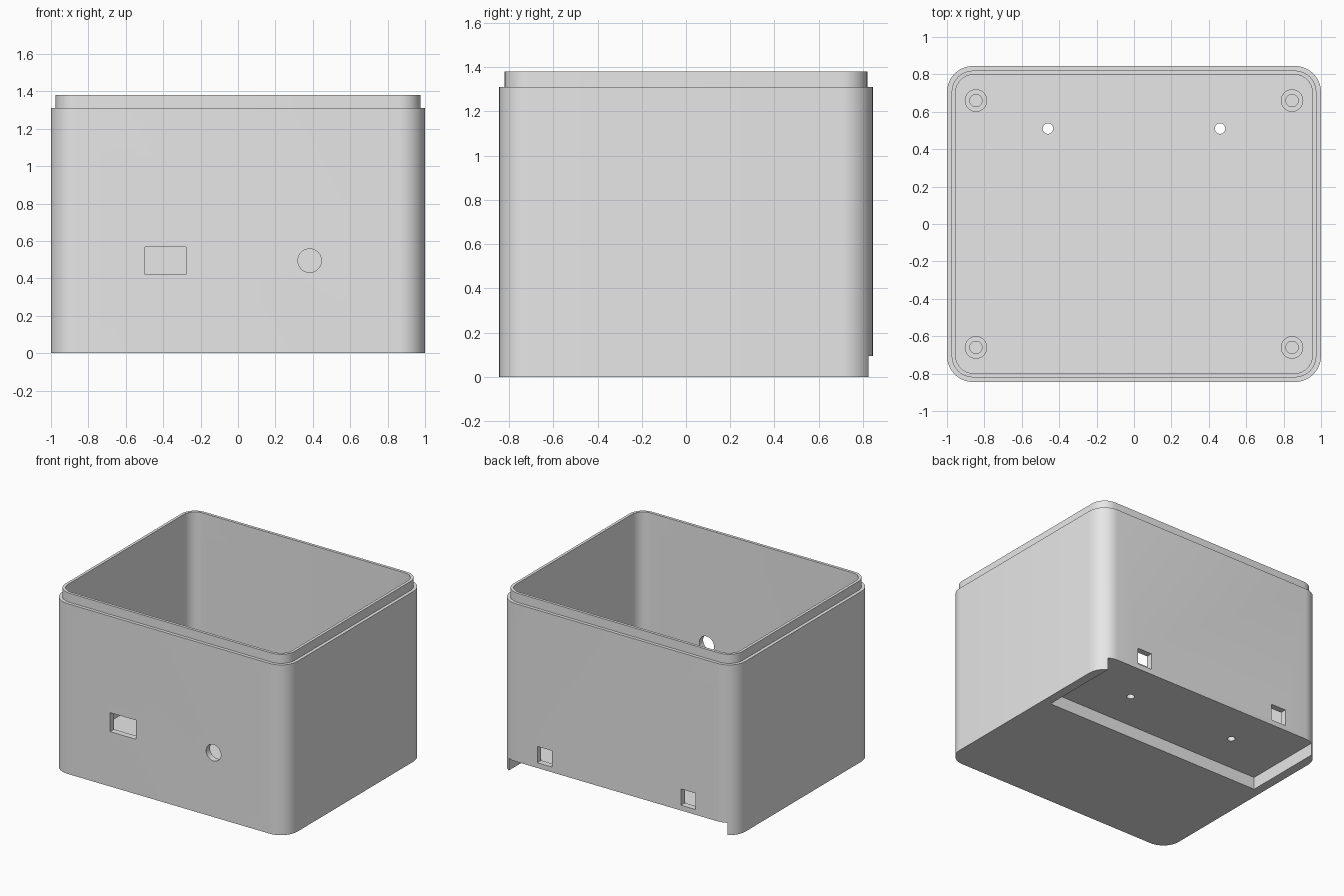
import bpy, bmesh
from math import cos, sin, pi, radians
from mathutils import Matrix, Vector

cube = bpy.data.objects.get("Cube")
if cube:
    bpy.data.objects.remove(cube, do_unlink=True)

grey = bpy.data.materials.new("light grey plastic")
grey.use_nodes = True
GREY = (0.8, 0.8, 0.8, 1)
grey.diffuse_color = GREY
grey.node_tree.nodes["Principled BSDF"].inputs["Base Color"].default_value = GREY

HALF_X, HALF_Y, RADIUS = 1.0, 0.845, 0.14
RIM_Z, LIP_Z, FLOOR_Z = 1.31, 1.38, 0.13
NOTCH_Z, NOTCH_Y, NOTCH_X = 0.095, 0.20, 0.93


def finish(name, bm):
    bmesh.ops.remove_doubles(bm, verts=bm.verts, dist=0.0001)
    bmesh.ops.recalc_face_normals(bm, faces=bm.faces)
    mesh = bpy.data.meshes.new(name)
    bm.to_mesh(mesh)
    bm.free()
    mesh.materials.append(grey)
    ob = bpy.data.objects.new(name, mesh)
    bpy.context.collection.objects.link(ob)
    return ob


def ring(hx, hy, r, z, steps=10):
    """Outline of a rounded rectangle at height z."""
    points = []
    for q, (sx, sy) in enumerate([(1, 1), (-1, 1), (-1, -1), (1, -1)]):
        for i in range(steps + 1):
            a = (q + i / steps) * pi / 2
            points.append(Vector((sx * (hx - r) + r * cos(a),
                                  sy * (hy - r) + r * sin(a), z)))
    return points


def loft(name, rings, centre=(0, 0, 0)):
    """Skin a list of rounded outlines and cap both ends."""
    bm = bmesh.new()
    loops = [[bm.verts.new(p + Vector(centre)) for p in ring(*r)] for r in rings]
    for low, high in zip(loops, loops[1:]):
        for i in range(len(low)):
            j = (i + 1) % len(low)
            bm.faces.new((low[i], low[j], high[j], high[i]))
    bm.faces.new(loops[0][::-1])
    bm.faces.new(loops[-1])
    return finish(name, bm)


def box(name, centre, size):
    bm = bmesh.new()
    bmesh.ops.create_cube(bm, size=1, matrix=Matrix.Translation(centre)
                          @ Matrix.Diagonal((*size, 1)))
    return finish(name, bm)


def rod(name, centre, r, depth, turn=0):
    bm = bmesh.new()
    bmesh.ops.create_cone(bm, cap_ends=True, segments=32, radius1=r, radius2=r, depth=depth,
                          matrix=Matrix.Translation(centre) @ Matrix.Rotation(turn, 4, "X"))
    return finish(name, bm)


def cut(target, cutter):
    cutter.hide_render = True
    mod = target.modifiers.new("cut", "BOOLEAN")
    mod.operation, mod.solver, mod.object = "DIFFERENCE", "EXACT", cutter
    bpy.context.view_layer.objects.active = target
    bpy.ops.object.modifier_apply(modifier=mod.name)
    bpy.data.objects.remove(cutter, do_unlink=True)


def outline(inset, z):
    return (HALF_X - inset, HALF_Y - inset, RADIUS - inset, z)


# Hollow case with a stepped lip around the opening
case = loft("case", [outline(0, 0), outline(0, RIM_Z), outline(0.025, RIM_Z),
                     outline(0.025, LIP_Z), outline(0.047, LIP_Z), outline(0.047, FLOOR_Z)])

# Recess under the back of the case
cut(case, box("notch_cutter", (0, NOTCH_Y + 0.5, NOTCH_Z - 0.5), (2 * NOTCH_X, 1, 1)))

# Front openings: a rectangular port and a round one
cut(case, box("port_cutter", (-0.387, -HALF_Y, 0.495), (0.22, 0.2, 0.146)))
cut(case, rod("round_port_cutter", (0.383, -HALF_Y, 0.495), 0.063, 0.2, pi / 2))

# Back windows and floor screw holes
for side in (-1, 1):
    cut(case, box("window_cutter", (side * 0.612, HALF_Y, 0.198), (0.125, 0.2, 0.125)))
    cut(case, rod("screw_cutter", (side * 0.46, 0.51, 0.11), 0.028, 0.2))

# Hollow standoffs in the four inner corners
parts = [case]
for side, x in (("right", -0.845), ("left", 0.845)):
    for end, y in (("front", -0.66), ("back", 0.66)):
        parts.append(loft(f"{end}_{side}_standoff",
                          [(r, r, r, z) for r, z in ((0.06, -0.01), (0.06, 0.12),
                                                     (0.033, 0.12), (0.033, 0.005))],
                          (x, y, FLOOR_Z)))

bpy.ops.object.select_all(action="DESELECT")
for ob in parts:
    ob.select_set(True)
bpy.context.view_layer.objects.active = case
bpy.ops.object.shade_smooth_by_angle(angle=radians(30))
